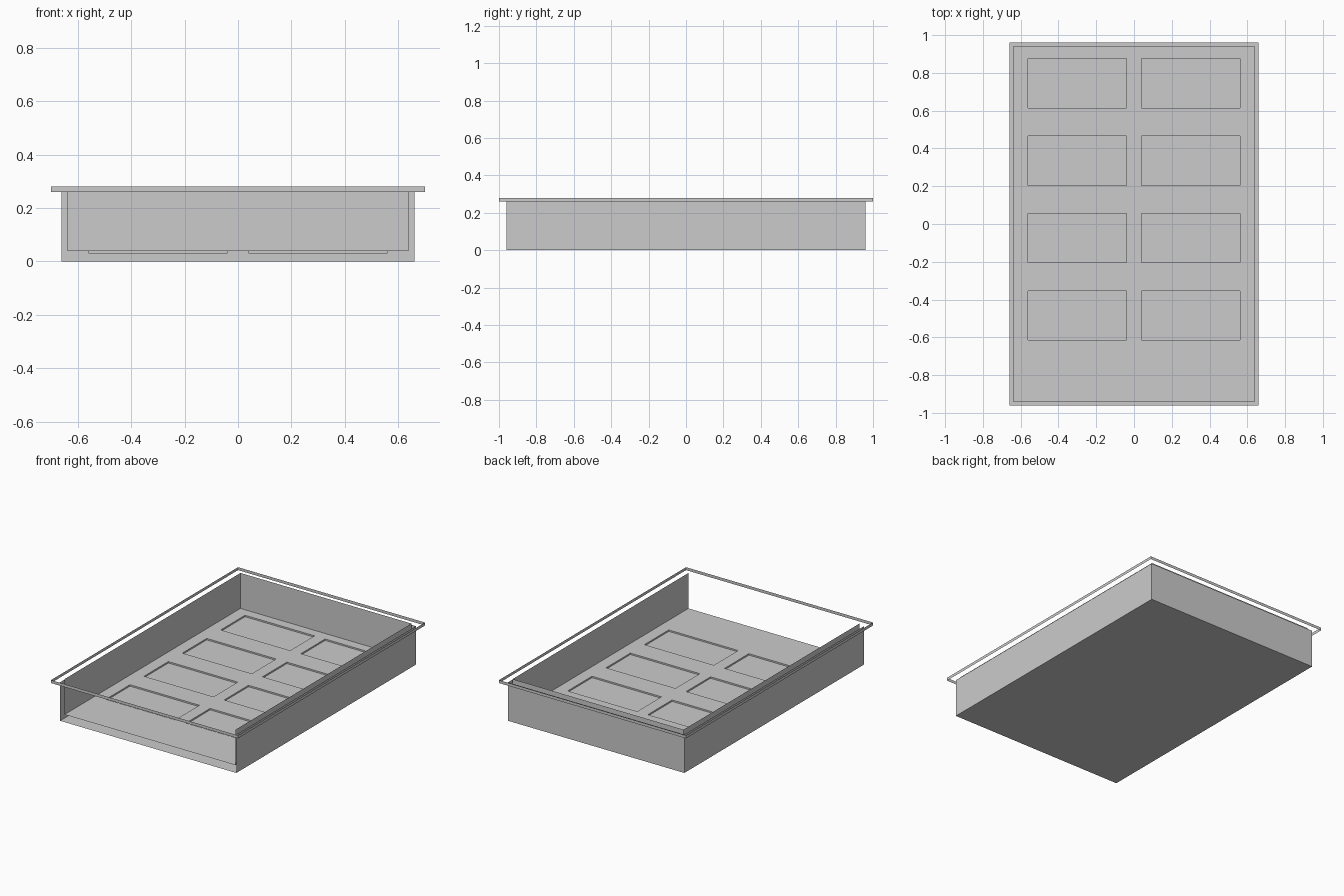
import bpy
import bmesh
from mathutils import Vector, Matrix

cube = bpy.data.objects.get("Cube")
if cube:
    bpy.data.objects.remove(cube, do_unlink=True)

grey = bpy.data.materials.new("plain grey")
grey.use_nodes = True
colour = (0.6, 0.6, 0.6, 1)
grey.diffuse_color = colour
grey.node_tree.nodes["Principled BSDF"].inputs["Base Color"].default_value = colour


def shell(half_x, half_y, bottom, top, open_sides):
    """Sheet box with the sides facing the given directions removed."""
    bm = bmesh.new()
    size = Matrix.Diagonal((half_x * 2, half_y * 2, top - bottom, 1))
    place = Matrix.Translation((0, 0, (bottom + top) / 2))
    bmesh.ops.create_cube(bm, size=1, matrix=place @ size)
    bm.normal_update()
    gone = [f for f in bm.faces
            if any(f.normal.dot(Vector(d)) > 0.9 for d in open_sides)]
    bmesh.ops.delete(bm, geom=gone, context='FACES')
    return bm


def finish(bm, name):
    mesh = bpy.data.meshes.new(name)
    bm.to_mesh(mesh)
    bm.free()
    mesh.materials.append(grey)
    obj = bpy.data.objects.new(name, mesh)
    bpy.context.collection.objects.link(obj)
    return obj


UP, DOWN, FRONT = (0, 0, 1), (0, 0, -1), (0, -1, 0)
FLOOR = 0.04

# Outer casing, open at the top and the front
finish(shell(0.66, 0.96, 0, 0.26, [UP, FRONT]), "outer_casing")

# Thin band around the top
finish(shell(0.70, 1.0, 0.26, 0.28, [UP, DOWN]), "rim_band")

# Inner lining
bm = shell(0.64, 0.94, FLOOR, 0.28, [UP, FRONT])
bmesh.ops.reverse_faces(bm, faces=bm.faces[:])

# Cut the floor along the edges of the recesses
columns = [(-0.56, -0.04), (0.04, 0.56)]
rows = [(0.615 - 0.41 * i, 0.875 - 0.41 * i) for i in range(4)]


def floor_faces():
    return [f for f in bm.faces if abs(f.normal.z) > 0.9]


def cut(point, normal):
    faces = floor_faces()
    edges = {e for f in faces for e in f.edges}
    verts = {v for f in faces for v in f.verts}
    bmesh.ops.bisect_plane(bm, geom=faces + list(edges) + list(verts),
                           plane_co=point, plane_no=normal)
    bm.normal_update()


bm.normal_update()
for pair in columns:
    for x in pair:
        cut((x, 0, 0), (1, 0, 0))
for pair in rows:
    for y in pair:
        cut((0, y, 0), (0, 1, 0))


def in_recess(face):
    c = face.calc_center_median()
    return (any(a < c.x < b for a, b in columns)
            and any(a < c.y < b for a, b in rows))


# Sink the recesses into the floor
cells = [f for f in floor_faces() if in_recess(f)]
sunk = bmesh.ops.extrude_discrete_faces(bm, faces=cells)["faces"]
bmesh.ops.translate(bm, vec=(0, 0, -0.01),
                    verts=list({v for f in sunk for v in f.verts}))
finish(bm, "inner_tray")
